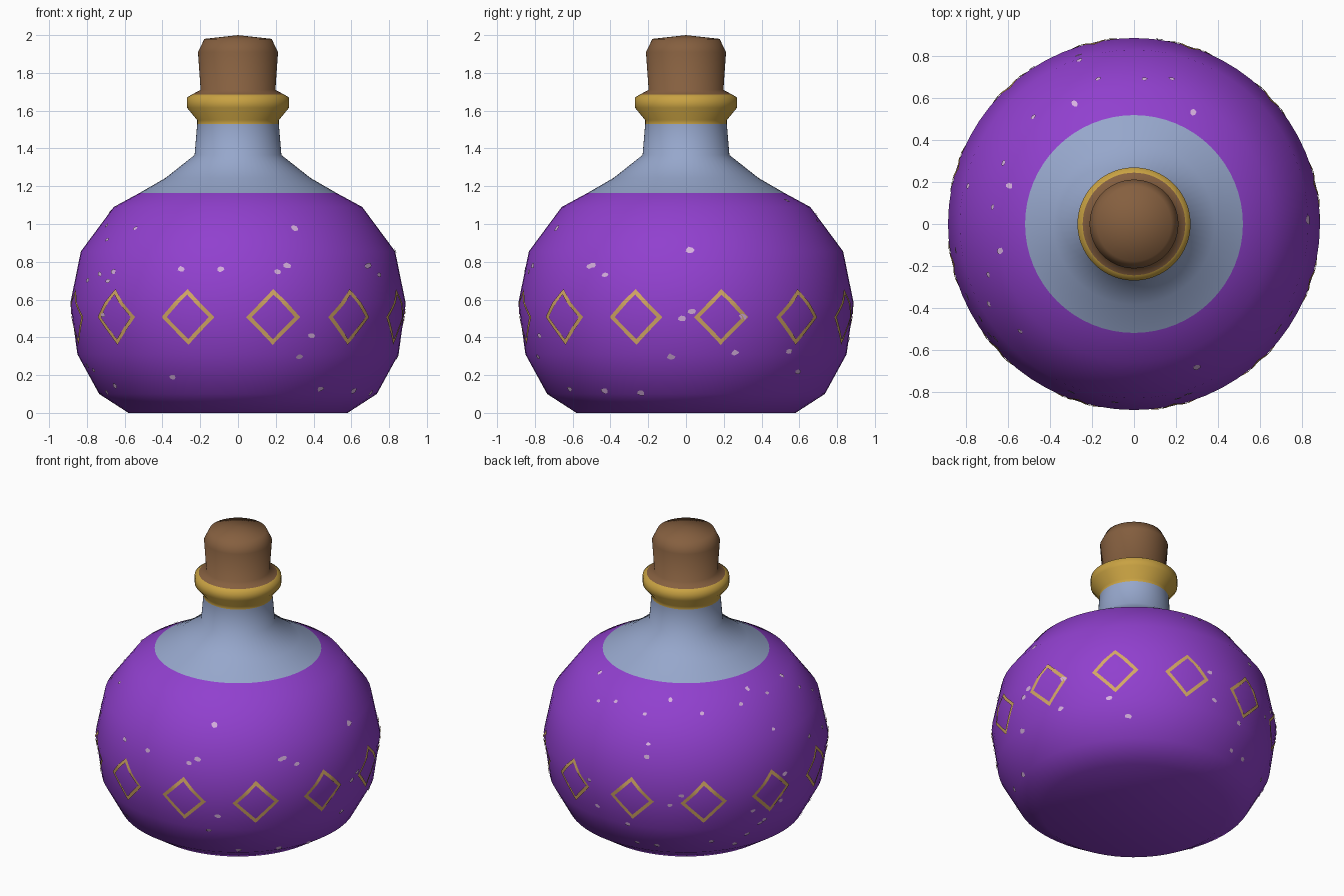
import bpy, bmesh, math, random

if "Cube" in bpy.data.objects:
    bpy.data.objects.remove(bpy.data.objects["Cube"])

random.seed(4)
SEG = 64


def material(name, rgb):
    m = bpy.data.materials.new(name)
    m.diffuse_color = (*rgb, 1.0)
    m.use_nodes = True
    m.node_tree.nodes["Principled BSDF"].inputs["Base Color"].default_value = m.diffuse_color
    return m


PURPLE = material("purple liquid", (0.283, 0.051, 0.62))
GLASS = material("pale blue glass", (0.305, 0.385, 0.60))
GOLD = material("gold", (0.58, 0.36, 0.055))
CORK = material("brown cork", (0.235, 0.115, 0.050))
TRIM = material("gold paint", (0.66, 0.39, 0.13))
FLECK = material("pale pink flecks", (0.68, 0.44, 0.74))

# Outline of the bottle (radius, height), with extra rings at colour changes
BOTTLE = [(0.58, 0), (0.735, 0.10), (0.85, 0.31), (0.888, 0.58), (0.832, 0.855),
          (0.658, 1.09), (0.52, 1.165), (0.385, 1.243), (0.23, 1.365), (0.216, 1.53),
          (0.216, 1.55), (0.27, 1.615), (0.27, 1.67), (0.245, 1.685)]
STOPPER = [(0.245, 1.685), (0.198, 1.71), (0.212, 1.91), (0.178, 1.98)]


def finish(name, bm, mats, smooth=True):
    me = bpy.data.meshes.new(name)
    bm.to_mesh(me)
    bm.free()
    for m in mats:
        me.materials.append(m)
    for p in me.polygons:
        p.use_smooth = smooth
    ob = bpy.data.objects.new(name, me)
    bpy.context.collection.objects.link(ob)
    return ob


def lathe(name, profile, mats, rule=lambda z: 0, bottom=None, top=None):
    bm = bmesh.new()
    rings = []
    for r, z in profile:
        rings.append([bm.verts.new((r * math.sin(2 * math.pi * i / SEG),
                                    -r * math.cos(2 * math.pi * i / SEG), z))
                      for i in range(SEG)])
    for a, b in zip(rings, rings[1:]):
        for i in range(SEG):
            j = (i + 1) % SEG
            f = bm.faces.new((a[i], a[j], b[j], b[i]))
            f.material_index = rule(f.calc_center_median().z)
    for ring, z in ((rings[0], bottom), (rings[-1], top)):
        if z is not None:
            c = bm.verts.new((0, 0, z))
            for i in range(SEG):
                bm.faces.new((ring[i], ring[(i + 1) % SEG], c))
    bmesh.ops.recalc_face_normals(bm, faces=bm.faces[:])
    return finish(name, bm, mats)


# Bottle: liquid, clear shoulder and neck, gold collar
lathe("bottle", BOTTLE, [PURPLE, GLASS, GOLD],
      lambda z: 0 if z < 1.165 else 1 if z < 1.53 else 2, bottom=0)
# Cork stopper
lathe("cork_stopper", STOPPER, [CORK], top=2.0)


def on_surface(t, z, lift=0.005):
    """Point just above the bottle wall at angle t from the front."""
    for (r0, z0), (r1, z1) in zip(BOTTLE, BOTTLE[1:]):
        if z <= z1:
            break
    r = r0 + (r1 - r0) * (z - z0) / (z1 - z0)
    d = math.hypot(r1 - r0, z1 - z0)
    r += lift * (z1 - z0) / d
    return (r * math.sin(t), -r * math.cos(t), z - lift * (r1 - r0) / d)


# Ring of twelve painted diamond outlines
bm = bmesh.new()
STEPS = 6
for k in range(12):
    t0 = math.radians(12.3 + 30 * k)
    loops = []
    for size in (0.147, 0.117):
        corners = [(size, 0), (0, size), (-size, 0), (0, -size)]
        loop = []
        for (ax, az), (bx, bz) in zip(corners, corners[1:] + corners[:1]):
            for s in range(STEPS):
                f = s / STEPS
                loop.append(bm.verts.new(on_surface(
                    t0 + (ax + (bx - ax) * f) / 0.88, 0.508 + az + (bz - az) * f)))
        loops.append(loop)
    outer, inner = loops
    for i in range(len(outer)):
        j = (i + 1) % len(outer)
        bm.faces.new((outer[i], outer[j], inner[j], inner[i]))
finish("diamond_trim", bm, [TRIM])

# Scattered flecks: seen from the front (x, z), right (y, z) and top (x, y)
FRONT = [(-.30, .76), (-.09, .76), (.21, .745), (.26, .78), (.30, .975), (.385, .41),
         (.325, .30), (-.345, .19), (.435, .13), (.69, .78)]
RIGHT = [(-.505, .775), (-.425, .73), (.02, .86), (.03, .54), (-.02, .50), (.30, .51),
         (.26, .32), (.545, .325), (-.08, .30), (-.43, .12), (-.24, .11), (.59, .22)]
TOP = [(-.26, .78), (-.17, .69), (.05, .69), (.18, .69), (.28, .53), (-.28, .57),
       (-.48, .51), (-.62, .29), (-.79, .18), (-.59, .18), (-.67, .08), (-.64, -.13),
       (-.69, -.24), (-.69, -.38), (-.54, -.51)]


def wall_radius(z):
    x, y, _ = on_surface(0, z, 0)
    return math.hypot(x, y)


spots = [(math.asin(x / wall_radius(z)), z, 0.018) for x, z in FRONT]
spots += [(math.pi / 2 + math.asin(y / wall_radius(z)), z, 0.018) for y, z in RIGHT]
for x, y in TOP:
    r = math.hypot(x, y)
    z = min((abs(wall_radius(h / 200) - r), h / 200) for h in range(130, 231))[1]
    spots.append((math.atan2(x, -y), z, 0.012))
for i in range(26):  # back and left sides
    spots.append((math.radians(random.uniform(165, 320)), random.uniform(0.08, 0.85), 0.016))

bm = bmesh.new()
for t, z, size in spots:
    r = wall_radius(z)
    ring = []
    for i in range(7):
        a = 2 * math.pi * i / 7
        s = size * random.uniform(0.75, 1.2)
        ring.append(bm.verts.new(on_surface(t + 1.2 * s * math.cos(a) / r,
                                            z + 0.8 * s * math.sin(a))))
    bm.faces.new(ring)
finish("flecks", bm, [FLECK])
